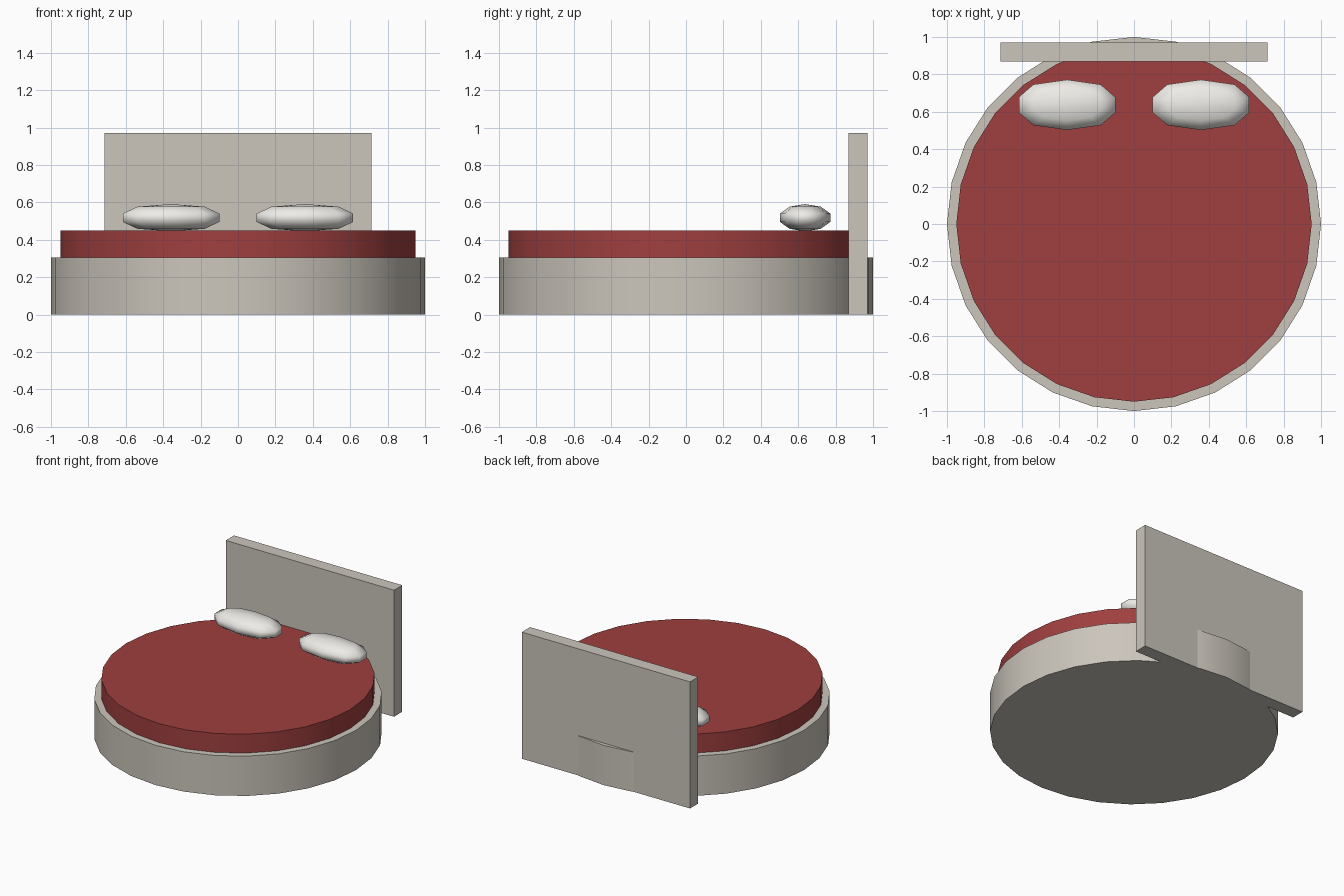
import bpy, bmesh, math

if "Cube" in bpy.data.objects:
    bpy.data.objects.remove(bpy.data.objects["Cube"])


def material(name, rgb):
    m = bpy.data.materials.new(name)
    m.diffuse_color = (*rgb, 1)
    m.use_nodes = True
    m.node_tree.nodes["Principled BSDF"].inputs["Base Color"].default_value = m.diffuse_color
    return m


def finish(bm, name, mat, smooth=None):
    """Turn a bmesh into an object; smooth is the sharp-edge angle in degrees."""
    mesh = bpy.data.meshes.new(name)
    bmesh.ops.recalc_face_normals(bm, faces=bm.faces)
    bm.to_mesh(mesh)
    bm.free()
    mesh.materials.append(mat)
    if smooth:
        mesh.polygons.foreach_set("use_smooth", [True] * len(mesh.polygons))
        mesh.set_sharp_from_angle(angle=math.radians(smooth))
    obj = bpy.data.objects.new(name, mesh)
    bpy.context.collection.objects.link(obj)
    return obj


def disc(name, radius, z0, z1, mat, sides=28):
    bm = bmesh.new()
    ring = [bm.verts.new((radius * math.cos(math.tau * i / sides),
                          radius * math.sin(math.tau * i / sides), z0))
            for i in range(sides)]
    face = bm.faces.new(ring)
    top = bmesh.ops.extrude_face_region(bm, geom=[face], use_keep_orig=True)["geom"]
    bmesh.ops.translate(bm, vec=(0, 0, z1 - z0),
                        verts=[g for g in top if isinstance(g, bmesh.types.BMVert)])
    return finish(bm, name, mat, 30)


frame_mat = material("frame_beige", (0.60, 0.56, 0.50))
red_mat = material("mattress_red", (0.35, 0.05, 0.05))
pillow_mat = material("pillow_white", (0.85, 0.84, 0.80))

# Round base and mattress
disc("bed_base", 1.0, 0.0, 0.305, frame_mat)
disc("mattress", 0.95, 0.305, 0.45, red_mat)

# Headboard
bm = bmesh.new()
bmesh.ops.create_cube(bm, size=1)
bmesh.ops.scale(bm, vec=(1.426, 0.1, 0.97), verts=bm.verts)
bmesh.ops.translate(bm, vec=(0, 0.92, 0.485), verts=bm.verts)
finish(bm, "headboard", frame_mat)

# Pillows: low-poly spheres, fuller along their length
for side, label in ((-1, "left"), (1, "right")):
    bm = bmesh.new()
    bmesh.ops.create_uvsphere(bm, u_segments=10, v_segments=5, radius=1)
    for v in bm.verts:
        x, y, z = v.co
        v.co = (side * 0.358 + 0.278 * math.copysign(abs(x) ** 0.75, x),
                0.637 + 0.1415 * y,
                0.518 + 0.073 * z)
    finish(bm, label + "_pillow", pillow_mat, 80)
